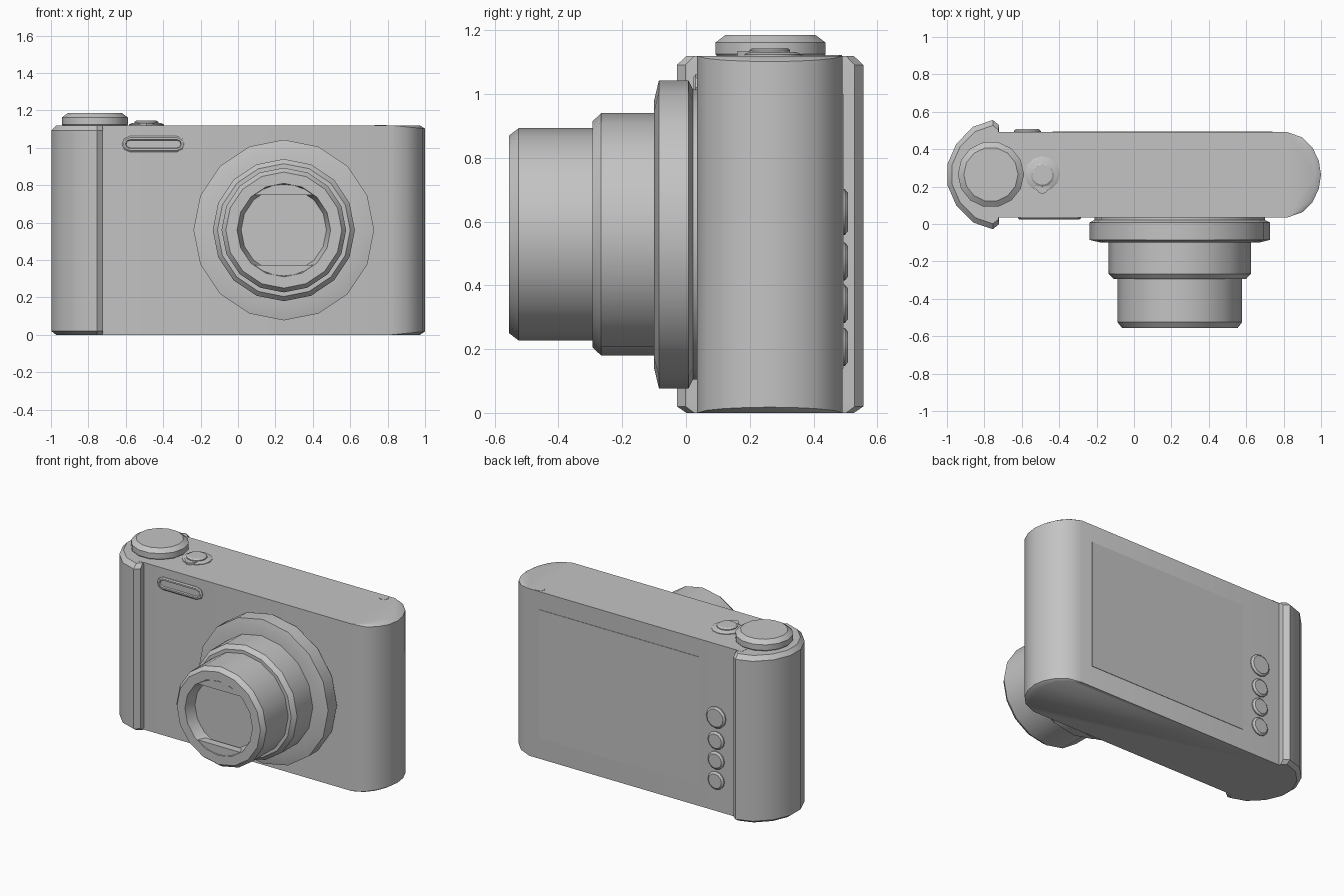
import bpy, bmesh, math

if "Cube" in bpy.data.objects:
    bpy.data.objects.remove(bpy.data.objects["Cube"])

grey = bpy.data.materials.new("plain_grey")
grey.diffuse_color = (0.55, 0.55, 0.55, 1)
grey.use_nodes = True
grey.node_tree.nodes["Principled BSDF"].inputs["Base Color"].default_value = grey.diffuse_color


def loft(name, rings, angle=32):
    """Skin a stack of equal-length point rings and cap both ends."""
    bm = bmesh.new()
    loops = [[bm.verts.new(p) for p in ring] for ring in rings]
    n = len(loops[0])
    for a, b in zip(loops, loops[1:]):
        for i in range(n):
            j = (i + 1) % n
            bm.faces.new((a[i], a[j], b[j], b[i]))
    bm.faces.new(loops[0])
    bm.faces.new(loops[-1])
    bmesh.ops.remove_doubles(bm, verts=bm.verts, dist=0.0005)
    bmesh.ops.recalc_face_normals(bm, faces=bm.faces)
    me = bpy.data.meshes.new(name)
    bm.to_mesh(me)
    bm.free()
    ob = bpy.data.objects.new(name, me)
    bpy.context.collection.objects.link(ob)
    me.materials.append(grey)
    bpy.ops.object.select_all(action='DESELECT')
    ob.select_set(True)
    bpy.context.view_layer.objects.active = ob
    bpy.ops.object.shade_smooth_by_angle(angle=math.radians(angle))
    return ob


def circle(r, n):
    return [(r * math.cos(2 * math.pi * i / n), r * math.sin(2 * math.pi * i / n))
            for i in range(n)]


def turned_z(name, x, y, profile, n):
    """Round part standing upright; profile is (radius, z)."""
    return loft(name, [[(x + u, y + v, z) for u, v in circle(r, n)] for r, z in profile])


def turned_y(name, x, z, profile, n):
    """Round part along the depth axis; profile is (radius, y)."""
    return loft(name, [[(x + u, y, z + v) for u, v in circle(r, n)] for r, y in profile])


def slot(cx, cz, hw, hh, y):
    """Rounded-end slot outline facing forward."""
    pts = []
    for side in (1, -1):
        for k in range(-2, 3):
            a = k * math.pi / 4
            pts.append((cx + side * (hw - hh + hh * math.cos(a)), y,
                        cz + side * hh * math.sin(a)))
    return pts


# Main body: flat slab with a rounded right end, its rim slightly chamfered
half = [(0.82, 0.228), (0.9, 0.2), (0.955, 0.145), (0.988, 0.075)]
end = ([(x, 0.263 - d) for x, d in half] + [(1.0, 0.263)]
       + [(x, 0.263 + d) for x, d in reversed(half)])
body = [(-0.76, 0.035)] + end + [(-0.76, 0.491)]


def inner(x, y):
    k = max(0, x - 0.82)
    return x - 0.15 * k, 0.263 + (y - 0.263) * (1 - 0.3 * k)


def drop(x):
    return max(0, x - 0.82) * 0.1


loft("body", [
    [(*inner(x, y), 0) for x, y in body],
    [(x, y, drop(x)) for x, y in body],
    [(x, y, 1.12 - drop(x)) for x, y in body],
    [(*inner(x, y), 1.12) for x, y in body]], 35)

# Grip: thicker rounded left end with chamfered rims
g = [(-0.722, 0.292), (-0.755, 0.292), (-0.86, 0.256), (-0.95, 0.165), (-0.998, 0.055)]
grip = ([(x, 0.264 - d) for x, d in [(-0.722, 0.265)] + g[1:]]
        + [(x, 0.264 + d) for x, d in reversed([(-0.722, 0.265)] + g[1:])])
cap = [(-0.75 + (x + 0.75) * 0.9, 0.264 + (y - 0.264) * 0.9) for x, y in grip]
loft("grip", [
    [(x, y, 0.0) for x, y in cap],
    [(x, y, 0.02) for x, y in grip],
    [(x, y, 1.092) for x, y in grip],
    [(x, y, 1.119) for x, y in cap]], 35)

# Lens: base ring and two telescoping barrels with a recessed front
LX, LZ = 0.245, 0.56
turned_y("lens_base_ring", LX, LZ, [
    (0.455, 0.045), (0.455, 0.022), (0.483, 0.008), (0.483, -0.085),
    (0.42, -0.1), (0.3, -0.1)], 16)
turned_y("lens_outer_barrel", LX, LZ, [
    (0.38, -0.08), (0.38, -0.266), (0.355, -0.293), (0.3, -0.293)], 16)
turned_y("lens_inner_barrel", LX, LZ, [
    (0.333, -0.28), (0.333, -0.525), (0.31, -0.555), (0.25, -0.555),
    (0.228, -0.48), (0.001, -0.48)], 16)

# Lens cover blades: flat segments above and below the opening
for label, s in (("upper", 1), ("lower", -1)):
    arc = []
    for k in range(7):
        a = math.radians(50 + 80 * k / 6)
        arc.append((LX + 0.245 * math.cos(a), LZ + s * 0.245 * math.sin(a)))
    loft(label + "_lens_blade", [[(x, y, z) for x, z in arc] for y in (-0.552, -0.5)])

# Flash window: raised slot frame with a sunken pane
loft("flash_window", [
    slot(-0.452, 1.02, 0.168, 0.042, 0.05),
    slot(-0.452, 1.02, 0.168, 0.042, 0.03),
    slot(-0.452, 1.02, 0.160, 0.034, 0.024),
    slot(-0.452, 1.02, 0.150, 0.024, 0.024),
    slot(-0.452, 1.02, 0.146, 0.020, 0.033)])

# Mode dial on the grip
turned_z("mode_dial", -0.765, 0.265, [
    (0.165, 1.11), (0.177, 1.125), (0.177, 1.162), (0.145, 1.185)], 14)

# Shutter button, its collar and zoom lever
turned_z("shutter_collar", -0.49, 0.268, [(0.094, 1.11), (0.094, 1.124), (0.078, 1.132)], 12)
turned_z("shutter_button", -0.49, 0.263, [(0.064, 1.12), (0.064, 1.138), (0.054, 1.145)], 12)
lever = [(-0.535, 0.2), (-0.51, 0.17), (-0.49, 0.16), (-0.47, 0.17), (-0.445, 0.2)]
loft("zoom_lever", [[(x, y, z) for x, y in lever] for z in (1.115, 1.133)])

# Small indicator on the top plate
turned_z("top_indicator", 0.762, 0.458, [(0.032, 1.115), (0.032, 1.122)], 8)

# Rear screen plate
loft("rear_screen", [
    [(x, y, z) for x, z in ((-0.437, 0.14), (0.74, 0.14), (0.74, 1.0), (-0.437, 1.0))]
    for y in (0.485, 0.494)])

# Column of rear buttons, the top one larger
for i, (z, r) in enumerate(((0.63, 0.072), (0.475, 0.06), (0.342, 0.06), (0.207, 0.06))):
    turned_y("rear_button_%d" % (i + 1), -0.57, z, [
        (r, 0.48), (r, 0.498), (r - 0.012, 0.508)], 12)
